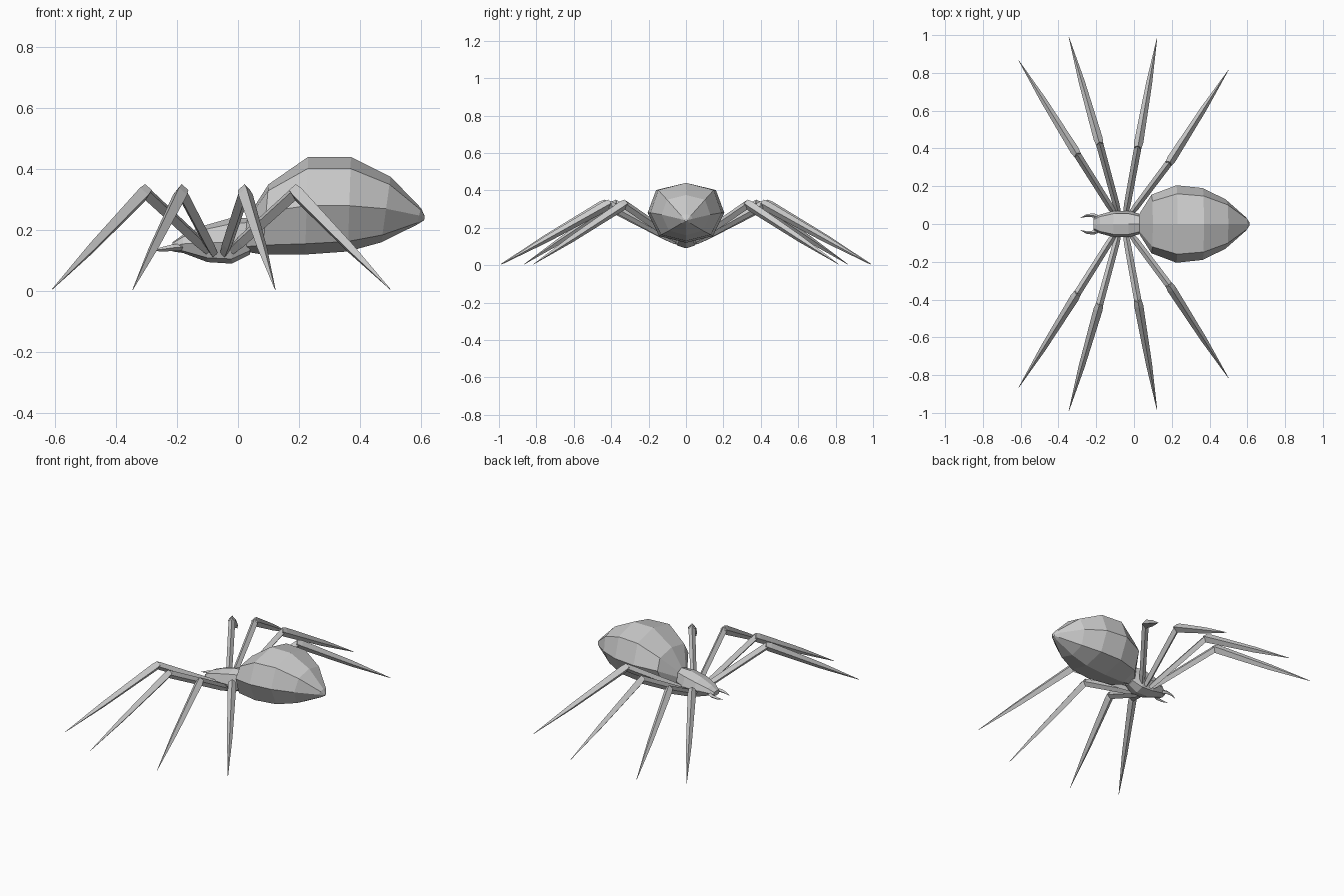
import bpy, bmesh, math
from mathutils import Vector

if "Cube" in bpy.data.objects:
    bpy.data.objects.remove(bpy.data.objects["Cube"])

grey = bpy.data.materials.new("body grey")
grey.diffuse_color = (0.6, 0.6, 0.6, 1)
grey.use_nodes = True
grey.node_tree.nodes["Principled BSDF"].inputs["Base Color"].default_value = grey.diffuse_color


def skin(name, rings):
    """Flat-shaded closed skin over rings of equal length."""
    bm = bmesh.new()
    vr = [[bm.verts.new(p) for p in r] for r in rings]
    n = len(vr[0])
    for a, b in zip(vr, vr[1:]):
        for i in range(n):
            j = (i + 1) % n
            bm.faces.new((a[i], a[j], b[j], b[i]))
    bm.faces.new(vr[0])
    bm.faces.new(vr[-1])
    bmesh.ops.recalc_face_normals(bm, faces=bm.faces)
    me = bpy.data.meshes.new(name)
    bm.to_mesh(me)
    bm.free()
    me.materials.append(grey)
    ob = bpy.data.objects.new(name, me)
    bpy.context.collection.objects.link(ob)
    return ob


def body_ring(x_top, x_bot, top, mid, bot, half):
    """Eight-sided section: top, shoulder, widest, belly, bottom, mirrored."""
    side = [(0, top), (0.78, mid + (top - mid) * 0.76), (1, mid),
            (0.7, mid + (bot - mid) * 0.78), (0, bot)]
    pts = side + [(-y, z) for y, z in side[3:0:-1]]
    lean = (x_top - x_bot) / (top - bot)
    return [(x_bot + lean * (z - bot), y * half, z) for y, z in pts]


def limb(name, path, radii, flat=1.0):
    """Four-sided tapering limb with a ridge on top."""
    path = [Vector(p) for p in path]
    rings = []
    for i, p in enumerate(path):
        d = (path[min(i + 1, len(path) - 1)] - path[max(i - 1, 0)]).normalized()
        s = d.cross(Vector((0, 0, 1))).normalized()
        u = s.cross(d)
        r = radii[i]
        rings.append([p + u * r, p + s * r * flat, p - u * r, p - s * r * flat])
    return skin(name, rings)


# Abdomen: x at top, x at bottom, top, widest, bottom heights, half width
skin("abdomen", [body_ring(*r) for r in (
    (0.03, 0.02, 0.24, 0.20, 0.13, 0.05),
    (0.10, 0.08, 0.35, 0.26, 0.12, 0.155),
    (0.23, 0.22, 0.44, 0.28, 0.12, 0.205),
    (0.37, 0.36, 0.44, 0.28, 0.13, 0.19),
    (0.50, 0.47, 0.375, 0.27, 0.16, 0.13),
    (0.60, 0.585, 0.272, 0.248, 0.217, 0.035),
    (0.612, 0.610, 0.246, 0.24, 0.232, 0.008))])

# Head and thorax in one tapering shell
skin("thorax", [body_ring(*r) for r in (
    (-0.215, -0.215, 0.16, 0.145, 0.13, 0.03),
    (-0.18, -0.18, 0.185, 0.155, 0.125, 0.05),
    (-0.11, -0.10, 0.215, 0.16, 0.095, 0.07),
    (-0.03, -0.02, 0.238, 0.16, 0.09, 0.07),
    (0.04, 0.04, 0.24, 0.18, 0.12, 0.05))])

# Hip, knee and foot of each leg on one side
LEGS = (("front", (-0.10, 0.05, 0.135), (-0.305, 0.375, 0.325), (-0.61, 0.865, 0.005)),
        ("second", (-0.08, 0.05, 0.125), (-0.185, 0.435, 0.325), (-0.345, 0.99, 0.005)),
        ("third", (-0.045, 0.05, 0.125), (0.022, 0.415, 0.325), (0.122, 0.985, 0.005)),
        ("rear", (-0.02, 0.05, 0.135), (0.19, 0.33, 0.325), (0.50, 0.815, 0.005)))

for side, m in (("left", -1), ("right", 1)):
    for name, hip, knee, foot in LEGS:
        h, k, f = (Vector((p[0], p[1] * m, p[2])) for p in (hip, knee, foot))
        limb(f"{name}_upper_leg_{side}", [h, h.lerp(k, 0.15), k],
             [0.016, 0.021, 0.023], 0.85)
        # Lower leg starts slightly behind the knee and ends in a point
        limb(f"{name}_lower_leg_{side}",
             [k.lerp(f, t) for t in (-0.02, 0.03, 0.58, 1)],
             [0.022, 0.027, 0.018, 0.0012], 0.9)
    # Curved fang
    limb(f"fang_{side}", [(-0.18, 0.03 * m, 0.145), (-0.215, 0.046 * m, 0.142),
                          (-0.25, 0.045 * m, 0.137), (-0.283, 0.033 * m, 0.133)],
         [0.012, 0.011, 0.007, 0.001])
